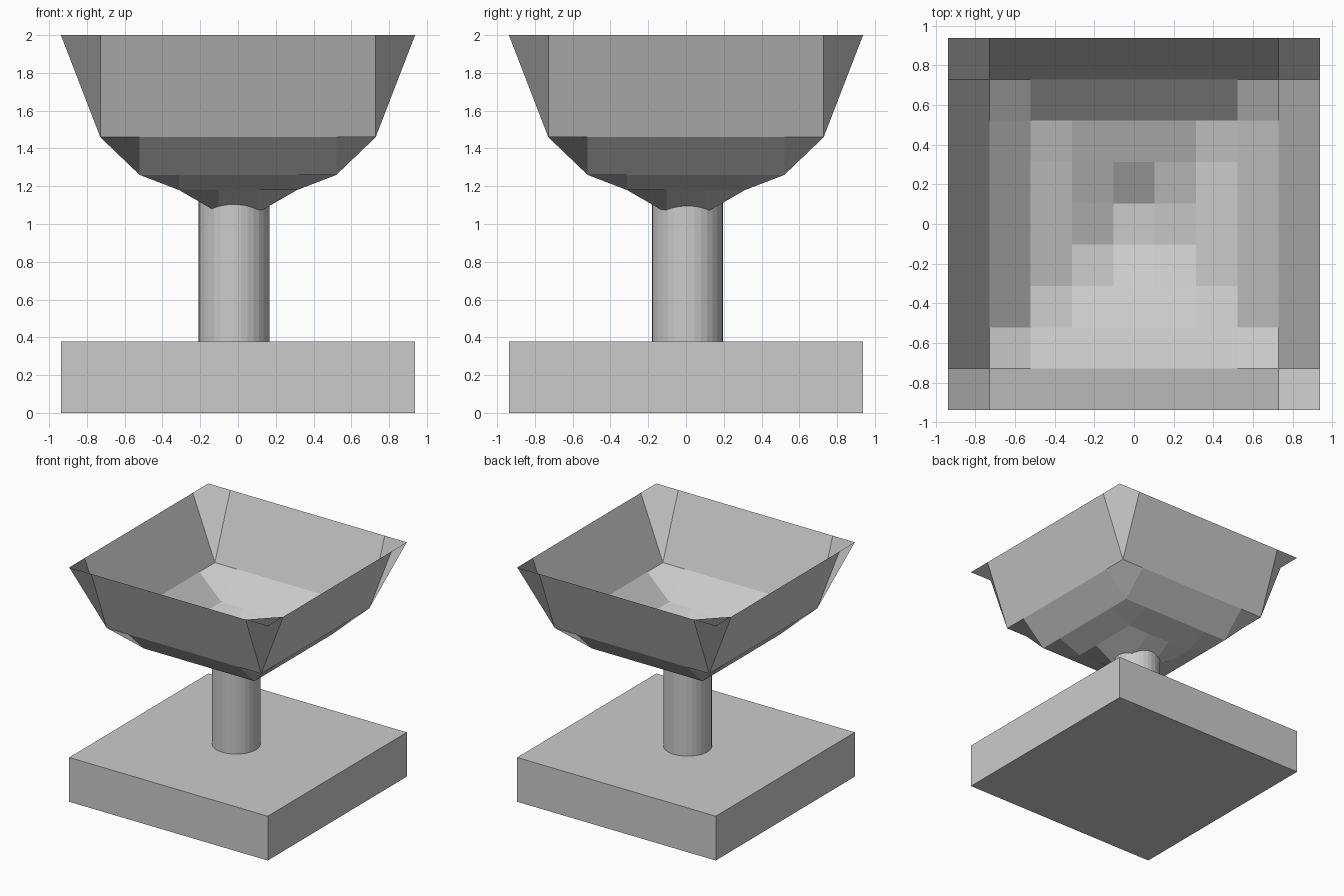
import bpy, bmesh, math
from mathutils import Vector
from mathutils.bvhtree import BVHTree

if "Cube" in bpy.data.objects:
    bpy.data.objects.remove(bpy.data.objects["Cube"])

HALF = 0.9375
BASE_TOP = 0.378
RING_Z = [1.06, 1.18, 1.26, 1.46, 2.0]   # bowl heights, centre ring to rim


def make(name, verts, faces):
    me = bpy.data.meshes.new(name)
    me.from_pydata(verts, [], faces)
    ob = bpy.data.objects.new(name, me)
    bpy.context.collection.objects.link(ob)
    return ob


# base slab
bm = bmesh.new()
bmesh.ops.create_cube(bm, size=1)
for v in bm.verts:
    v.co = (v.co.x * 2 * HALF, v.co.y * 2 * HALF, (v.co.z + 0.5) * BASE_TOP)
base = make("base_slab", [], [])
bm.to_mesh(base.data)
bm.free()

# bowl: 9 x 9 cell sheet, each square ring raised to its own height
N = 10
step = 2 * HALF / (N - 1)


def ring(i, j):
    return int(max(abs(i - 4.5), abs(j - 4.5)))


verts = [(-HALF + i * step, -HALF + j * step, RING_Z[ring(i, j)])
         for j in range(N) for i in range(N)]
faces = [(j * N + i, j * N + i + 1, (j + 1) * N + i + 1, (j + 1) * N + i)
         for j in range(N - 1) for i in range(N - 1)]
bowl = make("bowl", verts, faces)

# stem: faceted tube whose upper edge follows the underside of the bowl
tris = [t for a, b, c, d in faces for t in ((a, b, c), (a, c, d))]
tree = BVHTree.FromPolygons(verts, tris)
SIDES, R, CX, CY = 32, 0.188, -0.022, 0.008
low, high = [], []
for k in range(SIDES):
    a = 2 * math.pi * k / SIDES
    x, y = CX + R * math.cos(a), CY + R * math.sin(a)
    hit = tree.ray_cast(Vector((x, y, 0.5)), Vector((0, 0, 1)))[0]
    low.append((x, y, BASE_TOP))
    high.append((x, y, hit.z if hit else RING_Z[0]))
make("stem", low + high,
     [(k, (k + 1) % SIDES, SIDES + (k + 1) % SIDES, SIDES + k) for k in range(SIDES)])
